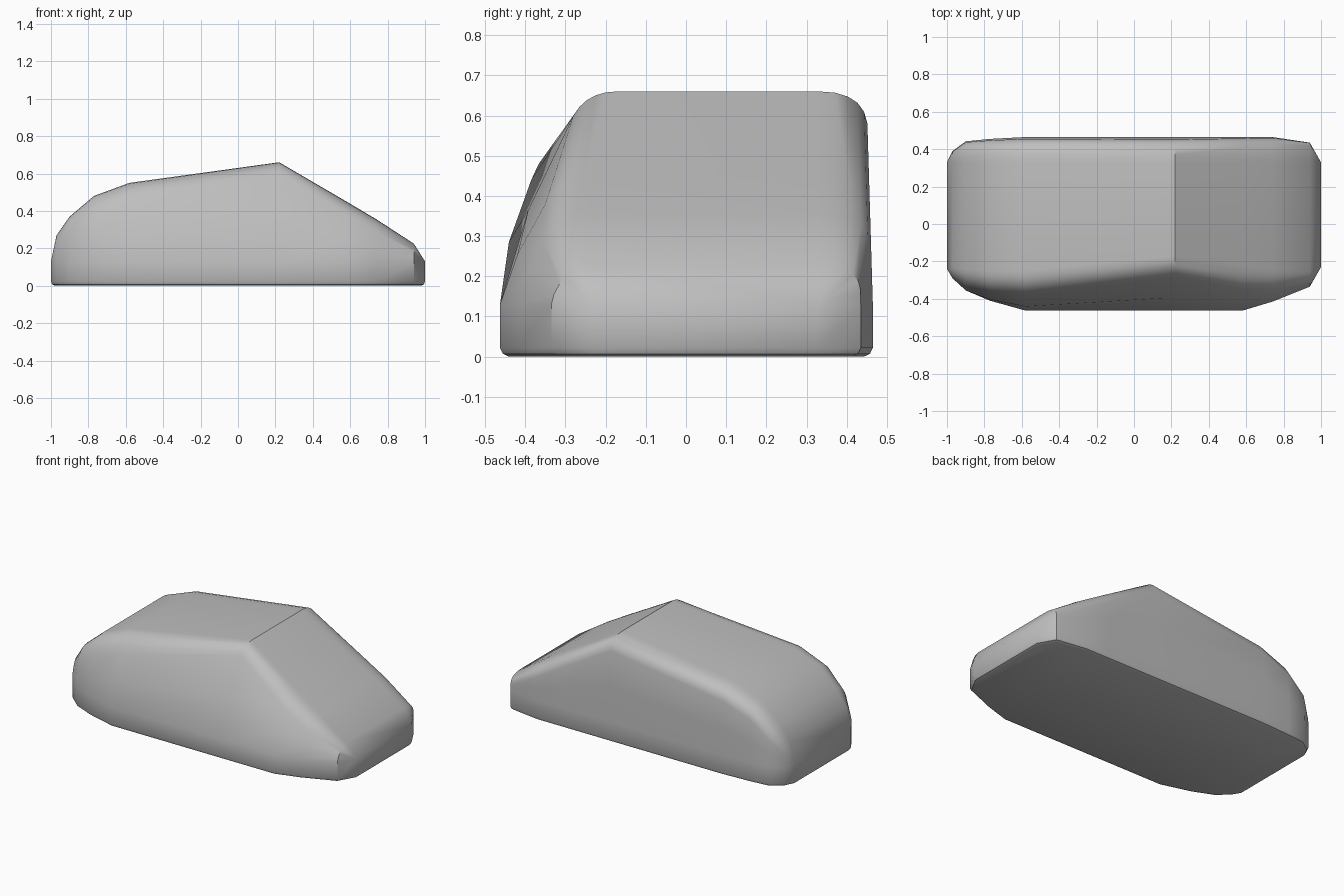
import bpy
import bmesh
import math

cube = bpy.data.objects.get("Cube")
if cube:
    bpy.data.objects.remove(cube, do_unlink=True)

# One plain grey
grey = bpy.data.materials.new("light_grey")
grey.use_nodes = True
colour = (0.52, 0.52, 0.52, 1)
grey.diffuse_color = colour
grey.node_tree.nodes["Principled BSDF"].inputs["Base Color"].default_value = colour

SILL = 0.13
# Stations: x, roof height, front base y, back base y,
# front crease (y, z), front edge of the flat roof
STATIONS = [
    (-1.0, 0.13, -0.24, 0.33, -0.24, 0.13, -0.24),
    (-0.97, 0.27, -0.29, 0.39, -0.28, 0.21, -0.23),
    (-0.90, 0.37, -0.355, 0.442, -0.335, 0.29, -0.24),
    (-0.77, 0.48, -0.41, 0.455, -0.37, 0.38, -0.25),
    (-0.58, 0.55, -0.463, 0.465, -0.385, 0.44, -0.25),
    (0.22, 0.66, -0.463, 0.465, -0.28, 0.60, -0.17),
    (0.58, 0.45, -0.463, 0.465, -0.35, 0.38, -0.22),
    (0.74, 0.355, -0.415, 0.465, -0.355, 0.29, -0.24),
    (0.94, 0.225, -0.335, 0.435, -0.315, 0.18, -0.25),
    (1.0, 0.13, -0.23, 0.33, -0.23, 0.13, -0.23),
]


def arc(a, b, c, steps=5):
    """Rounded shoulder from a to c, pulled towards b."""
    points = []
    for i in range(steps + 1):
        t = i / steps
        points.append(tuple((1 - t) ** 2 * p + 2 * t * (1 - t) * q + t * t * r
                            for p, q, r in zip(a, b, c)))
    return points


def section(x, roof, front, back, cy, cz, flat):
    """Cross-section running from the front sill over the roof to the back."""
    rise = roof - SILL
    # Rounded lower edge, shrinking towards the floor
    foot = [(0.022, 0), (0.007, 0.007), (0, 0.022)]
    ring = [(x * (1 - d), front + d, z) for d, z in foot]
    # Front flank and shoulder
    ring.append((x, front, SILL))
    ring.append((x, (front + cy) / 2 - 0.04 * rise, (SILL + cz) / 2))
    ring += [(x, y, z) for y, z in
             arc((cy, cz), (cy + 0.3 * (flat - cy), roof), (flat, roof))]
    # Back shoulder and flank
    top = roof - min(0.08, 0.6 * rise)
    lean = 0.03 * (top - SILL)
    ring += [(x, y, z) for y, z in
             arc((0.33, roof), (back - lean - 0.01 * min(1, rise * 4), roof),
                 (back - lean, top))]
    ring.append((x, back - lean / 2, (SILL + top) / 2))
    ring.append((x, back, SILL))
    ring += [(x * (1 - d), back - d, z) for d, z in reversed(foot)]
    return ring


# Loft the sections into the body
bm = bmesh.new()
rings = [[bm.verts.new(p) for p in section(*s)] for s in STATIONS]
n = len(rings[0])
for a, b in zip(rings, rings[1:]):
    for i in range(n):
        j = (i + 1) % n
        bm.faces.new((a[i], a[j], b[j], b[i]))

# Close both ends with strips from front to back
for ring in (rings[0], rings[-1]):
    for i in range(n // 2 - 1):
        bm.faces.new((ring[i], ring[i + 1], ring[n - 2 - i], ring[n - 1 - i]))

bmesh.ops.remove_doubles(bm, verts=bm.verts, dist=0.0005)
bmesh.ops.dissolve_degenerate(bm, edges=bm.edges, dist=0.0005)
bmesh.ops.recalc_face_normals(bm, faces=bm.faces)

mesh = bpy.data.meshes.new("body")
bm.to_mesh(mesh)
bm.free()
mesh.materials.append(grey)
body = bpy.data.objects.new("body", mesh)
bpy.context.collection.objects.link(body)

# Smooth the shoulders, keep the roof ridge sharp
bpy.ops.object.select_all(action="DESELECT")
body.select_set(True)
bpy.context.view_layer.objects.active = body
bpy.ops.object.shade_smooth_by_angle(angle=math.radians(33))
